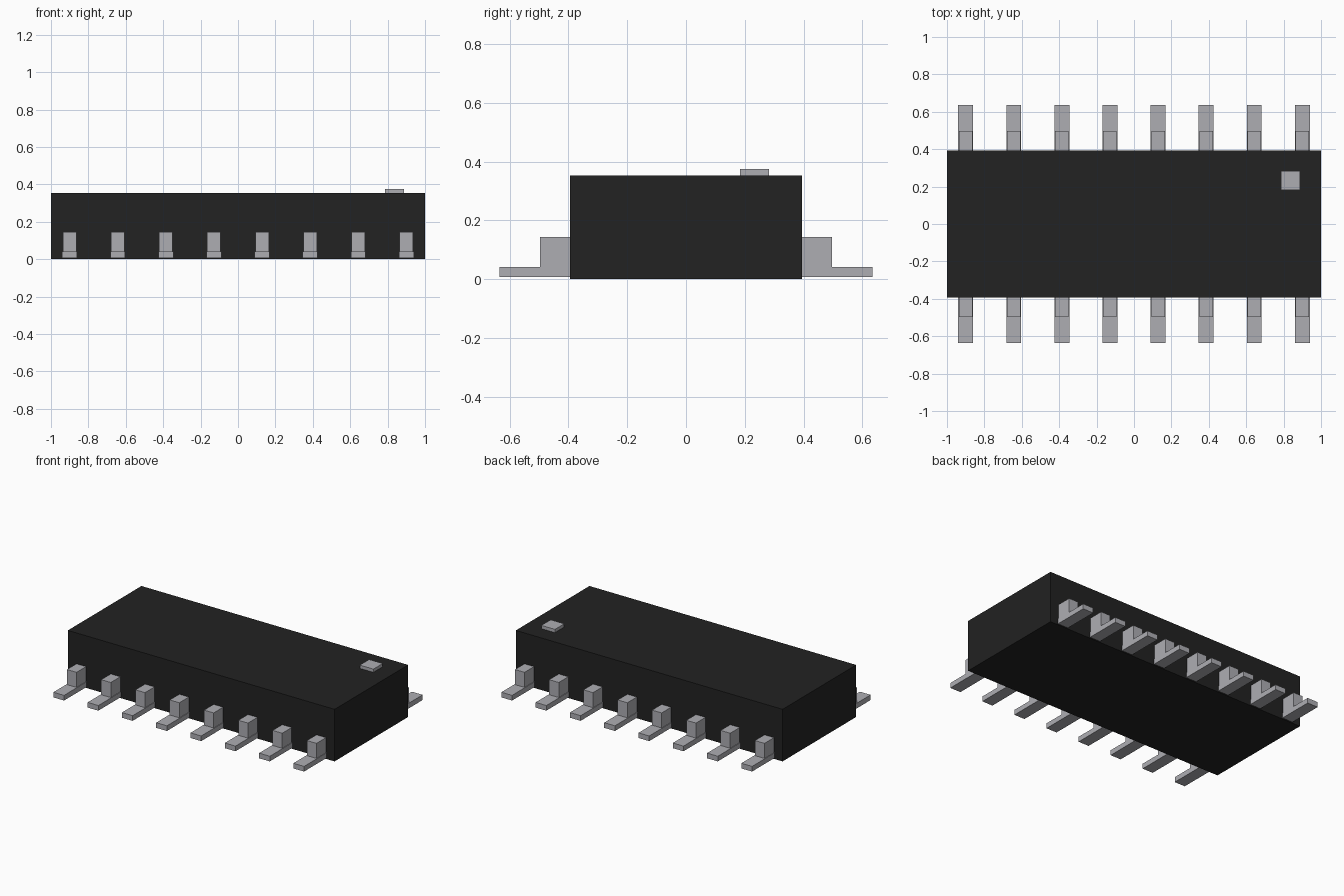
import bpy
import bmesh
from mathutils import Vector

cube = bpy.data.objects.get("Cube")
if cube:
    bpy.data.objects.remove(cube, do_unlink=True)


def make_material(name, rgb, roughness):
    mat = bpy.data.materials.new(name)
    mat.use_nodes = True
    mat.diffuse_color = (*rgb, 1)
    bsdf = mat.node_tree.nodes["Principled BSDF"]
    bsdf.inputs["Base Color"].default_value = (*rgb, 1)
    bsdf.inputs["Roughness"].default_value = roughness
    return mat


def make_box(name, low, high, mat):
    """Box between two opposite corners, with its origin at its centre."""
    low, high = Vector(low), Vector(high)
    mesh = bpy.data.meshes.new(name)
    bm = bmesh.new()
    bmesh.ops.create_cube(bm, size=1)
    bmesh.ops.scale(bm, vec=high - low, verts=bm.verts)
    bm.to_mesh(mesh)
    bm.free()
    mesh.materials.append(mat)
    obj = bpy.data.objects.new(name, mesh)
    obj.location = (low + high) / 2
    bpy.context.collection.objects.link(obj)
    return obj


black = make_material("black plastic", (0.016, 0.016, 0.016), 0.6)
metal = make_material("grey metal", (0.42, 0.42, 0.45), 0.5)

# Package body and corner marker
BODY_Y, BODY_TOP = 0.394, 0.353
make_box("body", (-1, -BODY_Y, 0), (1, BODY_Y, BODY_TOP), black)
make_box("corner_marker", (0.785, 0.183, BODY_TOP), (0.887, 0.283, 0.375), metal)

# Two rows of eight pins: a flat foot and an upright block against the body
PINS, SPAN = 8, 0.9
for side, y_sign in (("front", -1), ("back", 1)):
    for i in range(PINS):
        x = -SPAN + 2 * SPAN * i / (PINS - 1)
        for part, half, reach, top in (("foot", 0.04, 0.635, 0.042),
                                       ("upright", 0.036, 0.496, 0.144)):
            y0, y1 = sorted((y_sign * BODY_Y, y_sign * reach))
            make_box(f"{side}_pin_{part}_{i + 1}",
                     (x - half, y0, 0.007), (x + half, y1, top), metal)
